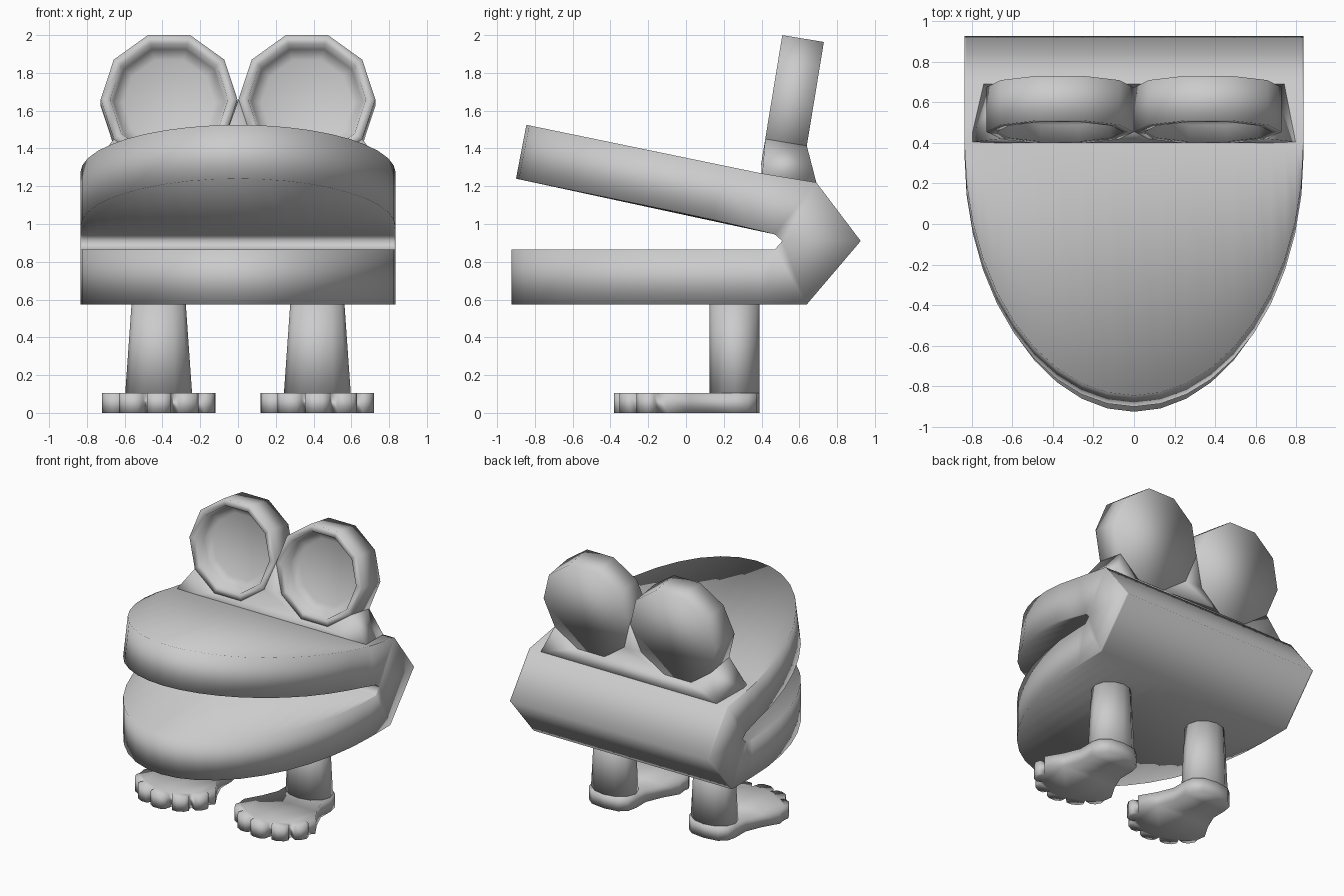
import bpy
import bmesh
from math import sin, cos, pi, sqrt, radians
from mathutils import Vector

if "Cube" in bpy.data.objects:
    bpy.data.objects.remove(bpy.data.objects["Cube"])

grey = bpy.data.materials.new("plain_grey")
grey.use_nodes = True
GREY = (0.6, 0.6, 0.6, 1)
grey.diffuse_color = GREY
grey.node_tree.nodes["Principled BSDF"].inputs["Base Color"].default_value = GREY


def loft(name, rings):
    """Skin a list of equal-length closed rings and cap both ends."""
    bm = bmesh.new()
    loops = [[bm.verts.new(p) for p in ring] for ring in rings]
    for a, b in zip(loops, loops[1:]):
        for i in range(len(a)):
            j = (i + 1) % len(a)
            bm.faces.new((a[i], a[j], b[j], b[i]))
    bm.faces.new(loops[0])
    bm.faces.new(loops[-1])
    bmesh.ops.recalc_face_normals(bm, faces=bm.faces)
    bmesh.ops.triangulate(bm, faces=[f for f in bm.faces if len(f.verts) > 4])
    mesh = bpy.data.meshes.new(name)
    bm.to_mesh(mesh)
    bm.free()
    mesh.materials.append(grey)
    mesh.shade_smooth()
    obj = bpy.data.objects.new(name, mesh)
    bpy.context.collection.objects.link(obj)
    return obj


# Head: one open-mouthed side profile swept across x, jaws shortened elliptically
HALF = 0.835


def head_profile(x):
    c = sqrt(max(0, 1 - (x / HALF) ** 2))
    low = 0.4 - 1.325 * c
    up, rise = -1.235 * c, 0.255 * c
    points = [(low, 0.575), (0.64, 0.575), (0.925, 0.91), (0.69, 1.22),
              (0.39, 1.27), (0.39 + up, 1.27 + rise),
              (0.335 + up, 0.985 + rise), (0.47, 0.945), (0.51, 0.91),
              (0.47, 0.865), (low, 0.865)]
    return [(x, y, z) for y, z in points]


STEPS = 20
loft("head", [head_profile(-HALF * cos(pi * i / STEPS)) for i in range(STEPS + 1)])

# Eyes: tilted ten-sided cups with a hollow front
EYE_X, EYE_Z, EYE_R, THICK = 0.365, 1.66, 0.362, 0.223
UP = Vector((0, 0.162, 0.987))
BACK = Vector((0, 0.987, -0.162))
EYE_CENTRE = Vector((0, 0.454, EYE_Z))


def tilted(x, h, depth):
    return EYE_CENTRE + Vector((x, 0, 0)) + UP * h + BACK * depth


def eye_ring(cx, r, depth):
    return [tilted(cx + r * cos(2 * pi * i / 10), r * sin(2 * pi * i / 10), depth)
            for i in range(10)]


for side, sx in (("left", 1), ("right", -1)):
    layers = ((0.24, 0.11), (0.295, 0.08), (0.312, 0), (EYE_R, 0), (EYE_R, THICK))
    loft(side + "_eye", [eye_ring(sx * EYE_X, r, d) for r, d in layers])


# Brow: fills beneath the eyes and flares out to the head
def brow_ring(depth, foot_x, foot_y):
    lower = [(EYE_X + EYE_R * cos(radians(a)), EYE_R * sin(radians(a)))
             for a in (180, 216, 252, 288, 324)]
    half = [tilted(x, h, depth) for x, h in lower]
    half.append(Vector((foot_x, foot_y, 1.22)))
    mirror = [Vector((-p.x, p.y, p.z)) for p in reversed(half[1:])]
    return half + mirror


loft("brow", [brow_ring(0, 0.832, 0.4), brow_ring(THICK, 0.74, 0.69)])


# Legs and five-toed feet
def foot_outline(cx, z):
    side = [(0.11, 0.375), (0.165, 0.33), (0.18, 0.26), (0.18, 0.14),
            (0.23, 0.02), (0.3, -0.1)]
    toes = []
    for t in range(5):
        start = -8 - t * 33.5
        for offset, r in ((0, 0.86), (-3, 0.97), (-10, 1.03), (-20, 1.03), (-27, 0.97)):
            a = radians(start + offset)
            toes.append((0.305 * r * cos(a), -0.12 + 0.255 * r * sin(a)))
        if t < 4:
            a = radians(start - 30.5)
            toes.append((0.25 * cos(a), -0.12 + 0.19 * sin(a)))
    outline = side + toes + [(-x, y) for x, y in reversed(side)] + [(0, 0.39)]
    return [(cx + x, y, z) for x, y in outline]


def leg_ring(cx, rx, z):
    return [(cx + rx * cos(2 * pi * i / 12), 0.2575 + 0.1325 * sin(2 * pi * i / 12), z)
            for i in range(12)]


for side, sx in (("left", 1), ("right", -1)):
    cx = sx * 0.42
    loft(side + "_leg", [leg_ring(cx, 0.18, 0.06), leg_ring(cx, 0.143, 0.585)])
    loft(side + "_foot", [foot_outline(cx, 0), foot_outline(cx, 0.105)])
